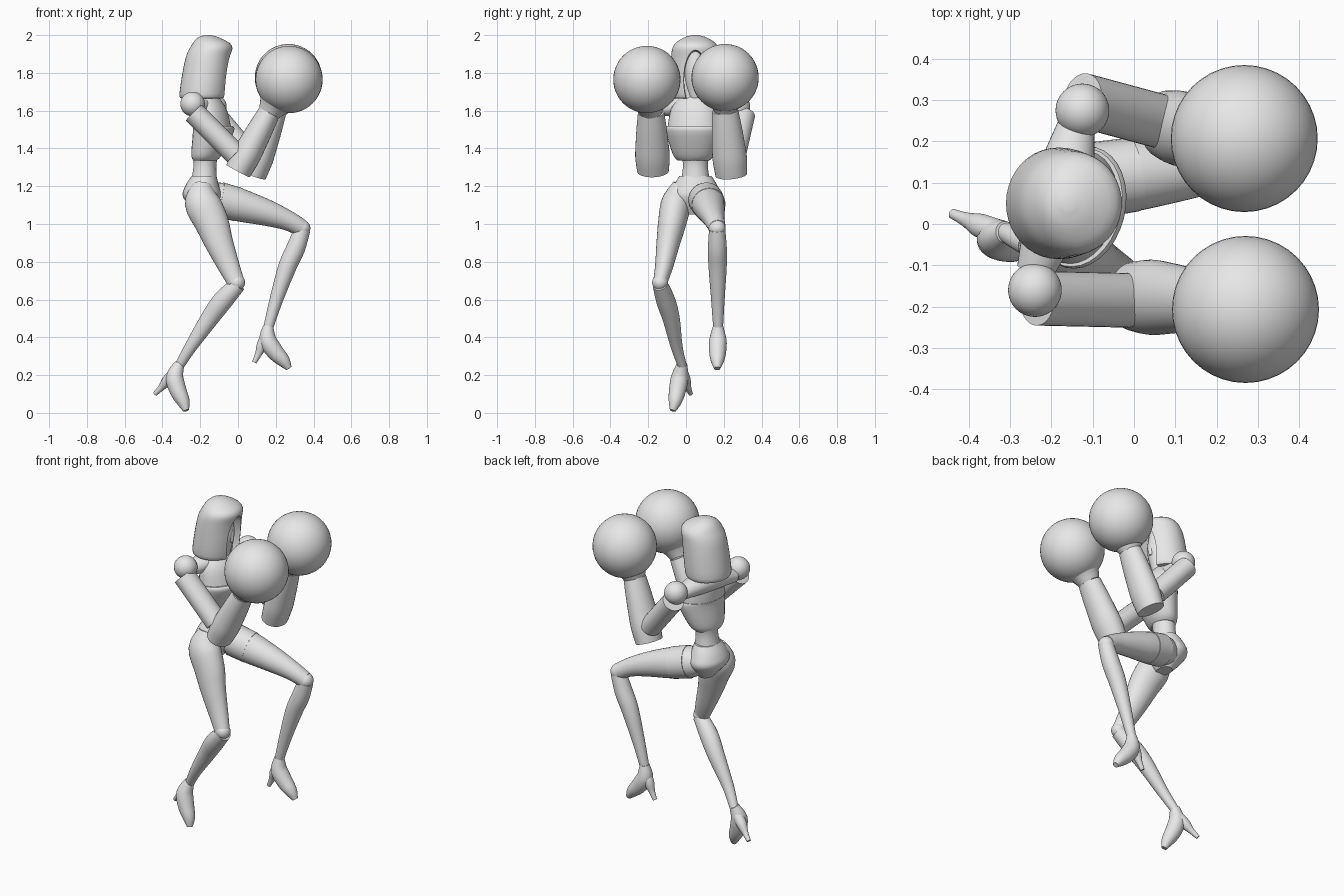
import bpy, bmesh, math
from mathutils import Matrix, Vector

cube = bpy.data.objects.get("Cube")
if cube:
    bpy.data.objects.remove(cube, do_unlink=True)

grey = bpy.data.materials.new("plain_grey")
grey.use_nodes = True
grey.diffuse_color = (0.8, 0.8, 0.8, 1)
grey.node_tree.nodes["Principled BSDF"].inputs["Base Color"].default_value = grey.diffuse_color

UP = Vector((0, 0, 1))
SIDE = Vector((0, 1, 0))
TWIST = Vector((0.25, 1, 0))     # shoulder line, turned with the punch
MIDDLE = (.05, .05)              # body centre line


def smooth(obj):
    bpy.ops.object.select_all(action="DESELECT")
    obj.select_set(True)
    bpy.context.view_layer.objects.active = obj
    bpy.ops.object.shade_smooth_by_angle(angle=math.radians(40))
    return obj


def finish(name, bm):
    bmesh.ops.recalc_face_normals(bm, faces=bm.faces)
    mesh = bpy.data.meshes.new(name)
    bm.to_mesh(mesh)
    bm.free()
    mesh.materials.append(grey)
    obj = bpy.data.objects.new(name, mesh)
    bpy.context.collection.objects.link(obj)
    return smooth(obj)


def curve_through(rows, steps):
    """Smooth curve through the rings, each (x, y, z, radius)."""
    rows = [Vector(row) for row in rows]
    rows = [rows[0]] + rows + [rows[-1]]
    out = []
    for p, q, r, s in zip(rows, rows[1:], rows[2:], rows[3:]):
        for j in range(steps):
            t = j / steps
            bend = 2 * p - 5 * q + 4 * r - s + t * (3 * (q - r) + s - p)
            out.append(q + t / 2 * (r - p + t * bend))
    return out + [rows[-1]]


def loft(name, rows, flat=1, side=SIDE, axis=None, sides=32, steps=4):
    """Skin of oval rings; flat is the width of each ring over its depth."""
    rings = curve_through(rows, steps)
    points = [ring.xyz for ring in rings]
    bm = bmesh.new()
    loops = []
    for i, ring in enumerate(rings):
        ahead = points[min(i + 1, len(points) - 1)]
        along = axis or (ahead - points[max(i - 1, 0)]).normalized()
        wide = (side - along * side.dot(along)).normalized()
        deep = wide.cross(along)
        turns = [math.tau * k / sides for k in range(sides)]
        loops.append([bm.verts.new(points[i] + ring.w * (deep * math.cos(a) + flat * wide * math.sin(a)))
                      for a in turns])
    for low, high in zip(loops, loops[1:]):
        for k in range(sides):
            bm.faces.new((low[k - 1], low[k], high[k], high[k - 1]))
    bm.faces.new(loops[0])
    bm.faces.new(loops[-1])
    return finish(name, bm)


def part(name, rows, across=MIDDLE, **options):
    """Loft from (x, z, radius) rows, spread evenly across a range of y."""
    start, end = across
    step = (end - start) / (len(rows) - 1)
    return loft(name, [(x, start + step * i, z, r) for i, (x, z, r) in enumerate(rows)], **options)


def strut(name, start, end, radii, flat=1):
    """Straight limb with evenly spaced radii."""
    last = len(radii) - 1
    loft(name, [(*start.lerp(end, i / last), r) for i, r in enumerate(radii)], flat=flat)


def ball(name, centre, size):
    bm = bmesh.new()
    bmesh.ops.create_uvsphere(bm, u_segments=40, v_segments=24, radius=size)
    bmesh.ops.translate(bm, verts=bm.verts, vec=centre)
    finish(name, bm)


# Bobbed hair with an arched opening for the face
hair = part("hair", [(-.16, 2, .015), (-.155, 1.985, .06), (-.14, 1.945, .107), (-.16, 1.87, .12),
                     (-.185, 1.69, .125), (-.185, 1.665, .11)], flat=1.08, axis=UP, sides=40)
opening = part("face_opening", [(-.11, 1.76, .15), (.1, 1.76, .18)], flat=.4, steps=1)
opening.hide_render = True
cut = hair.modifiers.new("opening", "BOOLEAN")
cut.object = opening
cut.solver = "EXACT"
bpy.context.view_layer.objects.active = hair
bpy.ops.object.modifier_apply(modifier=cut.name)
bpy.data.objects.remove(opening, do_unlink=True)
smooth(hair)

# Face and neck
part("face", [(-.13, 1.66, .03), (-.14, 1.7, .05), (-.14, 1.8, .07), (-.14, 1.93, .05)], flat=.9, axis=UP)
part("nose", [(-.08, 1.82, .01), (-.08, 1.77, .015), (-.08, 1.75, .01)], axis=UP, sides=12)
for name, y in (("left_eye", .075), ("right_eye", .025)):
    ball(name, (-.09, y, 1.81), .012)
part("neck", [(-.165, 1.62, .05), (-.155, 1.72, .04)])

# Torso: shoulder yoke, upper chest, bodice, waist and hips
part("shoulder_yoke", [(-.24, 1.61, .045), (-.18, 1.63, .075), (-.14, 1.61, .045)], across=(-.115, .24),
     flat=.85, side=UP)
part("upper_chest", [(-.165, 1.69, .045), (-.16, 1.66, .065), (-.15, 1.6, .09), (-.135, 1.49, .1)],
     across=(.05, .04), flat=1.42, side=TWIST, axis=UP)
part("bodice", [(-.135, 1.52, .104), (-.13, 1.49, .106), (-.165, 1.37, .08), (-.175, 1.335, .06)],
     across=(.04, .04), flat=1.4, side=TWIST, axis=UP)
part("waist", [(-.17, 1.38, .07), (-.175, 1.31, .06), (-.18, 1.22, .07)], flat=1.1, axis=UP)
part("pelvis", [(-.18, 1.255, .065), (-.19, 1.2, .09), (-.19, 1.14, .1), (-.175, 1.05, .04)], flat=1.3, axis=UP)


# Arms: shoulder ball, upper arm, flared cuff, wrist and round glove
def arm(side, shoulder, *joints):
    sleeve, elbow, cuff, wrist, glove = (Vector(p) for p in joints)
    ball(side + "_shoulder", shoulder, .065)
    strut(side + "_upper_arm", sleeve, elbow, (.06, .06, .06), flat=1.1)
    strut(side + "_forearm", cuff, wrist, (.07, .076, .072, .066, .058), flat=1.2)
    strut(side + "_wrist", wrist, wrist.lerp(glove, .5), (.06, .085, .13))
    ball(side + "_glove", glove, .178)


arm("right", (-.24, -.16, 1.635), (-.235, -.18, 1.59), (-.015, -.185, 1.37), (0, -.175, 1.28),
    (.165, -.185, 1.59), (.27, -.207, 1.765))
arm("left", (-.125, .275, 1.62), (-.125, .3, 1.58), (.06, .25, 1.36), (.08, .24, 1.26),
    (.2, .207, 1.6), (.267, .207, 1.775))


# High-heeled shoe, hung from the ankle and tipped forward by an angle
def shoe(side, ankle, tip, toe_y, heel_y):
    x, y, z = ankle
    turn = Matrix.Rotation(math.radians(tip), 2)

    def tipped(rows):
        moved = [(turn @ Vector(row[:2]), row[2]) for row in rows]
        return [(x + p.x, z + p.y, r) for p, r in moved]

    part(side + "_shoe", tipped([(0, 0, .027), (-.025, -.07, .046), (-.008, -.14, .045), (.02, -.2, .035),
                                 (.035, -.248, .016)]), across=(y, toe_y))
    part(side + "_heel", tipped([(-.015, -.04, .03), (-.06, -.085, .03), (-.095, -.125, .018),
                                 (-.13, -.16, .012)]), across=(y, heel_y), sides=12)


# Right leg, standing
part("right_thigh", [(-.19, 1.215, .045), (-.19, 1.12, .093), (-.14, 1.01, .09), (-.1, .9, .075),
                     (-.05, .78, .058), (-.01, .69, .045)], across=(-.03, -.137), flat=.83)
ball("right_knee", (-.005, -.137, .69), .042)
part("right_shin", [(0, .68, .042), (-.08, .595, .053), (-.15, .5, .048), (-.25, .35, .033), (-.31, .25, .025)],
     across=(-.137, -.02), flat=.95)
shoe("right", (-.31, -.02, .26), 0, -.07, .025)

# Left leg, raised
part("left_thigh", [(-.17, 1.14, .07), (-.1, 1.13, .09), (.01, 1.1, .087), (.15, 1.06, .07), (.26, 1.02, .054),
                    (.335, .98, .046)], across=(.09, .165))
part("left_shorts_leg", [(-.1, 1.13, .093), (0, 1.103, .09)], across=(.105, .12))
ball("left_knee", (.338, .165, .977), .045)
part("left_shin", [(.34, .97, .043), (.305, .87, .05), (.26, .77, .048), (.2, .59, .035), (.16, .45, .026)],
     across=(.165, .17))
shoe("left", (.16, .17, .46), 18, .165, .175)
